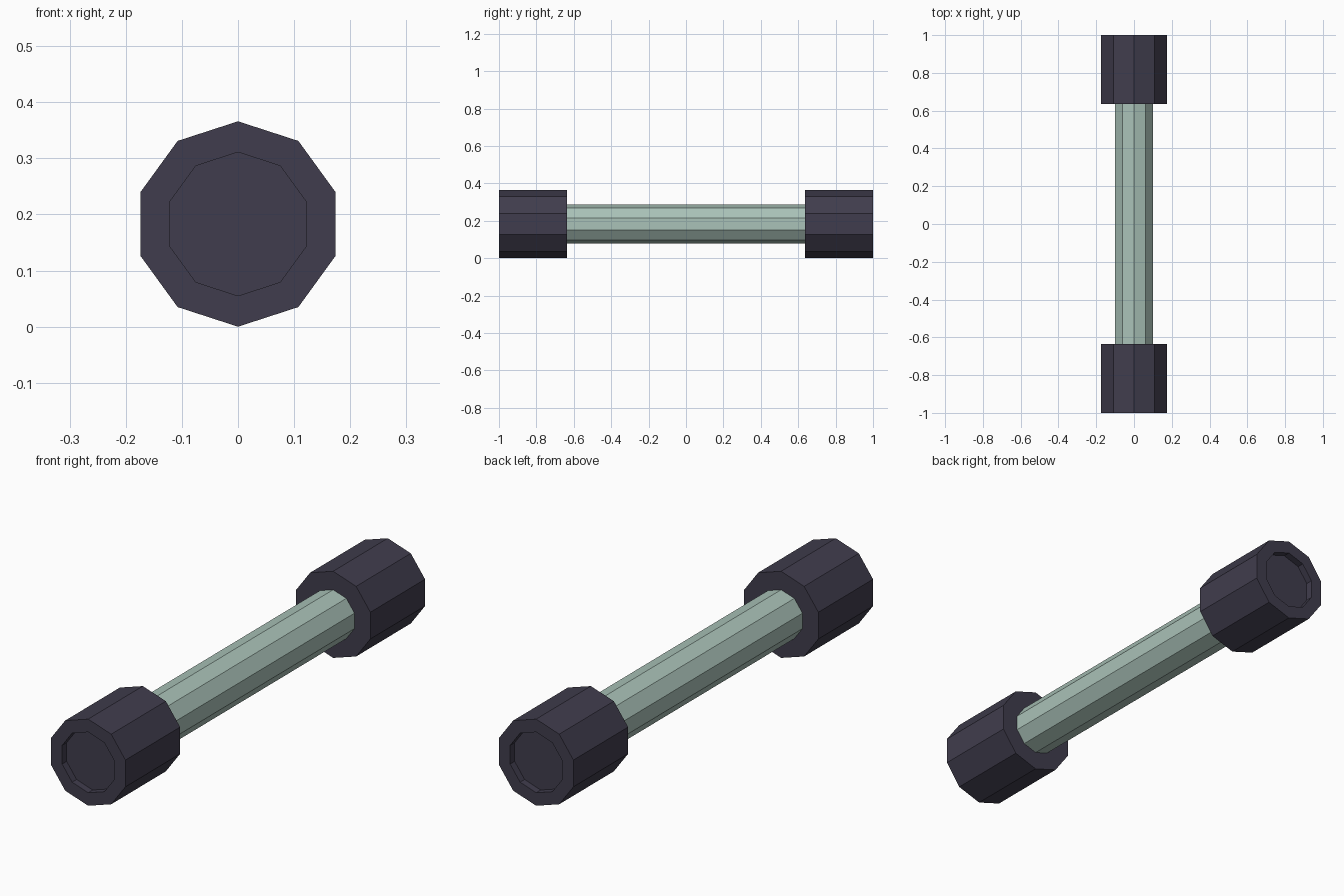
import bpy, bmesh, math

if "Cube" in bpy.data.objects:
    bpy.data.objects.remove(bpy.data.objects["Cube"])

SIDES = 10
CENTER_Z = 0.183


def material(name, color):
    m = bpy.data.materials.new(name)
    m.diffuse_color = (*color, 1)
    m.use_nodes = True
    m.node_tree.nodes["Principled BSDF"].inputs["Base Color"].default_value = m.diffuse_color
    return m


def turned(name, profile, mat):
    """Sweep (radius, y) rings around the long axis and close both ends."""
    bm = bmesh.new()
    rings = []
    for r, y in profile:
        rings.append([bm.verts.new((r * math.sin(2 * math.pi * i / SIDES), y,
                                    CENTER_Z + r * math.cos(2 * math.pi * i / SIDES)))
                      for i in range(SIDES)])
    for a, b in zip(rings, rings[1:]):
        for i in range(SIDES):
            j = (i + 1) % SIDES
            bm.faces.new((a[i], a[j], b[j], b[i]))
    bm.faces.new(rings[0])
    bm.faces.new(rings[-1])
    bmesh.ops.recalc_face_normals(bm, faces=bm.faces)
    mesh = bpy.data.meshes.new(name)
    bm.to_mesh(mesh)
    bm.free()
    mesh.materials.append(mat)
    obj = bpy.data.objects.new(name, mesh)
    bpy.context.collection.objects.link(obj)
    return obj


dark = material("dark_slate", (0.051, 0.046, 0.074))
pale = material("pale_green", (0.40, 0.54, 0.48))

# Ten-sided tube between the caps
turned("tube", [(0.105, -0.64), (0.105, 0.64)], pale)

# End caps with a shallow recess in the outer face
for name, s in (("front_cap", -1), ("back_cap", 1)):
    turned(name, [(0.183, s * 0.635), (0.183, s * 1.0),
                  (0.128, s * 1.0), (0.128, s * 0.97)], dark)
